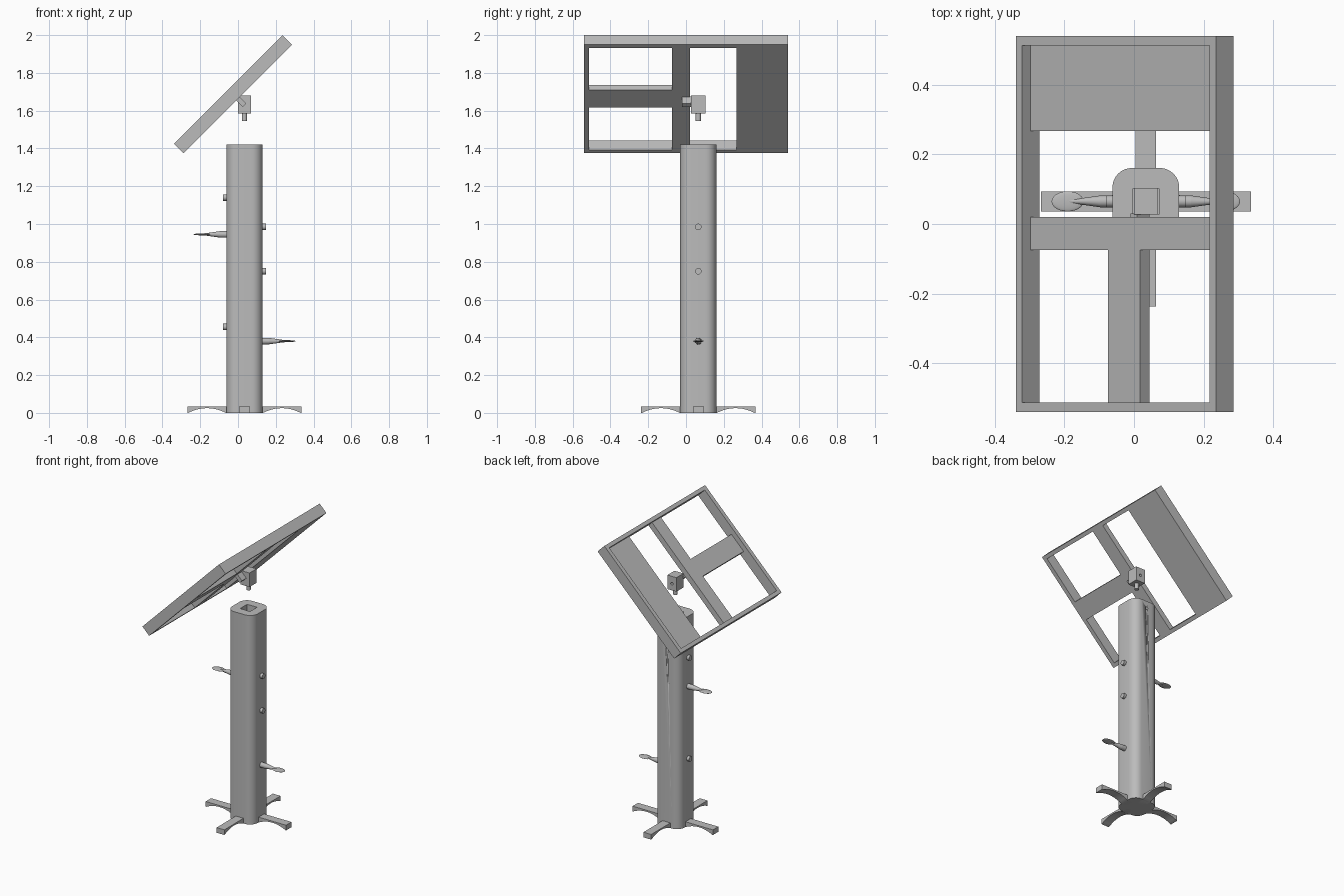
import bpy, bmesh, math
from mathutils import Matrix, Vector

if "Cube" in bpy.data.objects:
    bpy.data.objects.remove(bpy.data.objects["Cube"], do_unlink=True)

CX, CY = 0.034, 0.065          # axis of the column
FRAME_AT = Vector((-0.027, 0, 1.6875))
TILT = Matrix.Rotation(-math.pi / 4, 4, "Y")

grey = bpy.data.materials.new("plain grey")
grey.use_nodes = True
grey.diffuse_color = (0.5, 0.5, 0.5, 1)
grey.node_tree.nodes["Principled BSDF"].inputs["Base Color"].default_value = (0.5, 0.5, 0.5, 1)


def finish(name, bm, smooth=False):
    bmesh.ops.recalc_face_normals(bm, faces=bm.faces)
    mesh = bpy.data.meshes.new(name)
    bm.to_mesh(mesh)
    bm.free()
    mesh.materials.append(grey)
    obj = bpy.data.objects.new(name, mesh)
    bpy.context.collection.objects.link(obj)
    if smooth:
        select(obj)
        bpy.ops.object.shade_smooth_by_angle(angle=math.radians(35))
    return obj


def select(obj):
    bpy.ops.object.select_all(action="DESELECT")
    obj.select_set(True)
    bpy.context.view_layer.objects.active = obj


def box(name, lo, hi, matrix=Matrix(), bevel=0):
    """Box between two corners, with optional rounded upright edges."""
    lo, hi = Vector(lo), Vector(hi)
    bm = bmesh.new()
    bmesh.ops.create_cube(bm, size=1)
    for v in bm.verts:
        v.co = (lo + hi) / 2 + v.co * (hi - lo)
    if bevel:
        upright = [e for e in bm.edges if abs(e.verts[0].co.z - e.verts[1].co.z) > 0.01]
        bmesh.ops.bevel(bm, geom=upright, offset=bevel, segments=8, profile=0.5, affect="EDGES")
    bm.transform(matrix)
    return finish(name, bm, bevel > 0)


def rod(name, start, end, r1, r2=None, sides=20):
    start, end = Vector(start), Vector(end)
    axis = end - start
    bm = bmesh.new()
    bmesh.ops.create_cone(bm, cap_ends=True, segments=sides, radius1=r1,
                          radius2=r1 if r2 is None else r2, depth=axis.length)
    turn = Vector((0, 0, 1)).rotation_difference(axis).to_matrix().to_4x4()
    bm.transform(Matrix.Translation((start + end) / 2) @ turn)
    return finish(name, bm, True)


def cut(obj, cutter):
    mod = obj.modifiers.new("cut", "BOOLEAN")
    mod.operation, mod.object, mod.solver = "DIFFERENCE", cutter, "EXACT"
    select(obj)
    bpy.ops.object.modifier_apply(modifier=mod.name)
    bpy.data.objects.remove(cutter, do_unlink=True)


# Column with square socket and set-screw hole
H = 0.096
column = box("column", (CX - H, CY - H, 0), (CX + H, CY + H, 1.42), bevel=0.056)
S = 0.0375
cut(column, box("socket_cutter", (CX - S, CY - S, 1.25), (CX + S, CY + S, 1.5)))
cut(column, rod("screw_cutter", (CX, CY, 1.37), (CX, CY + 0.2, 1.37), 0.01))

# Four arched feet
arch = [(0.198 + 0.1 * t, 0.025 * (1 - t * t)) for t in [i / 6 - 1 for i in range(13)]]
profile = [(0.04, 0)] + arch + [(0.302, 0), (0.302, 0.035), (0.04, 0.035)]
for i, side in enumerate(("left", "back", "right", "front")):
    bm = bmesh.new()
    face = bm.faces.new([bm.verts.new((r, -0.029, z)) for r, z in profile])
    ext = bmesh.ops.extrude_face_region(bm, geom=[face])
    bmesh.ops.translate(bm, vec=(0, 0.058, 0),
                        verts=[v for v in ext["geom"] if isinstance(v, bmesh.types.BMVert)])
    bm.transform(Matrix.Translation((CX, CY, 0)) @ Matrix.Rotation(i * math.pi / 2, 4, "Z"))
    finish(side + "_foot", bm, True)

# Short pegs on both sides
for name, side, z in (("upper_right_peg", -1, 1.14), ("lower_right_peg", -1, 0.455),
                      ("upper_left_peg", 1, 0.985), ("lower_left_peg", 1, 0.75)):
    rod(name, (CX + side * 0.08, CY, z), (CX + side * 0.114, CY, z), 0.017)

# Leaf-shaped handles: tapered stem with a flat paddle
for name, side, z in (("right_handle", -1, 0.945), ("left_handle", 1, 0.38)):
    x = lambda d: CX + side * d
    rod(name + "_stem", (x(0.08), CY, z), (x(0.13), CY, z), 0.018, 0.017)
    rod(name + "_neck", (x(0.13), CY, z), (x(0.2), CY, z), 0.017, 0.007)
    rod(name + "_tip", (x(0.2), CY, z), (x(0.268), CY, z), 0.007, 0.001)
    bm = bmesh.new()
    bmesh.ops.create_uvsphere(bm, u_segments=24, v_segments=12, radius=1)
    bm.transform(Matrix.Translation((x(0.225), CY, z)) @ Matrix.Diagonal((0.046, 0.029, 0.005, 1)))
    finish(name + "_paddle", bm, True)

# Swivel head: block, pin below and tilted bracket reaching the frame
head = box("head_block", (0, 0.027, 1.585), (0.068, 0.103, 1.68))
cut(head, rod("head_hole_cutter", (CX, 0.08, 1.63), (CX, 0.15, 1.63), 0.009))
rod("head_pin", (CX, CY, 1.545), (CX, CY, 1.59), 0.014)
box("head_bracket", (-0.013, -0.02, -0.025), (0.013, 0.03, 0.025),
    Matrix.Translation((0.017, 0, 1.647)) @ TILT)

# Tilted frame: u runs up the slope, n is the thickness
U, Y, N = 0.4065, 0.541, 0.0355
RU, RY = U - 0.025, Y - 0.028
PLATE = 0.002                   # upper face of the recessed plates
place = Matrix.Translation(FRAME_AT) @ TILT
for name, lo, hi, top in (
        ("lower_rail", (-U, -Y), (-RU, Y), N),
        ("upper_rail", (RU, -Y), (U, Y), N),
        ("front_rail", (-RU, -Y), (RU, -RY), N),
        ("back_rail", (-RU, RY), (RU, Y), N),
        ("back_panel", (-RU, 0.267), (RU, RY), PLATE),
        ("cross_bar", (-RU, -0.075), (RU, 0.02), PLATE),
        ("middle_bar", (-0.065, -RY), (0.065, -0.075), PLATE)):
    box(name, (*lo, -N), (*hi, top), place)
